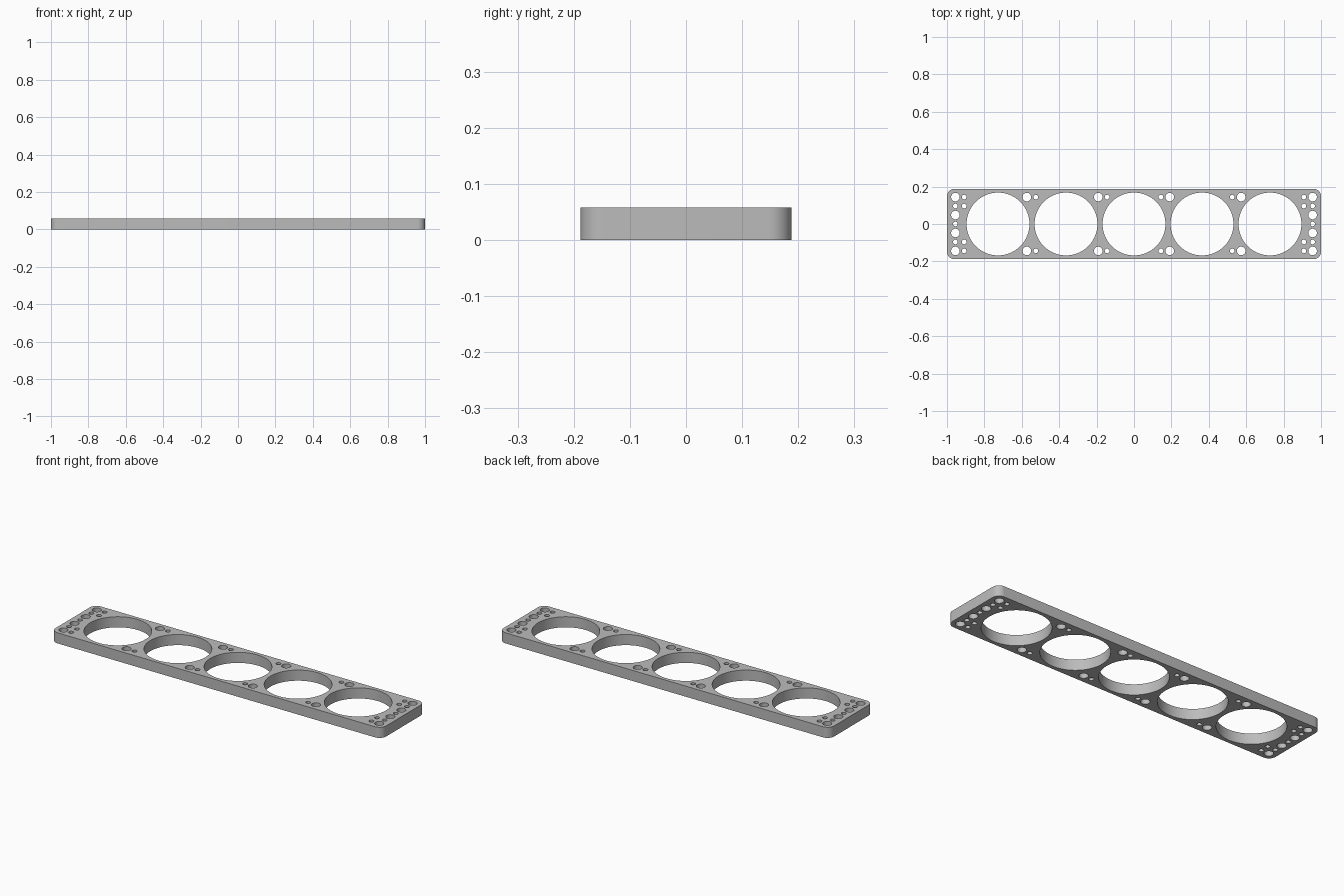
import bpy
import bmesh
import math

cube = bpy.data.objects.get("Cube")
if cube:
    bpy.data.objects.remove(cube, do_unlink=True)

HALF_X, HALF_Y, HEIGHT, CORNER = 1.0, 0.188, 0.058, 0.04
BIG, MEDIUM, SMALL = 0.168, 0.023, 0.0125
EDGE_Y = 0.144

outline = bpy.data.curves.new("plate_outline", "CURVE")
outline.dimensions = "2D"
outline.fill_mode = "BOTH"
outline.extrude = HEIGHT / 2


def arc(cx, cy, radius, start, sweep, steps):
    return [(cx + radius * math.cos(start + sweep * i / steps),
             cy + radius * math.sin(start + sweep * i / steps))
            for i in range(steps + 1)]


def add_loop(points):
    spline = outline.splines.new("POLY")
    spline.points.add(len(points) - 1)
    for point, (x, y) in zip(spline.points, points):
        point.co = (x, y, 0, 1)
    spline.use_cyclic_u = True


def add_hole(x, y, radius, sides):
    add_loop(arc(x, y, radius, 0, math.tau, sides)[:-1])


# Rounded rectangular edge
corners = []
for i, (sx, sy) in enumerate([(1, 1), (-1, 1), (-1, -1), (1, -1)]):
    corners += arc(sx * (HALF_X - CORNER), sy * (HALF_Y - CORNER),
                   CORNER, i * math.pi / 2, math.pi / 2, 10)
add_loop(corners)

# Row of five large bores
for i in range(-2, 3):
    add_hole(i * 0.3635, 0, BIG, 96)

# Bolt and coolant holes, mirrored end to end and front to back
for sx in (-1, 1):
    add_hole(sx * 0.955, 0, SMALL, 24)
    for sy in (-1, 1):
        for x, y, radius in [
            (0.955, EDGE_Y, MEDIUM), (0.955, 0.048, MEDIUM),
            (0.955, 0.096, SMALL), (0.908, EDGE_Y, SMALL),
            (0.908, 0.096, SMALL),
            (0.573, EDGE_Y, MEDIUM), (0.525, EDGE_Y, SMALL),
            (0.191, EDGE_Y, MEDIUM), (0.144, EDGE_Y, SMALL),
        ]:
            add_hole(sx * x, sy * y, radius, 32)

# Turn the filled outline into a solid plate resting on the ground
source = bpy.data.objects.new("plate_source", outline)
bpy.context.collection.objects.link(source)
bpy.context.view_layer.update()
evaluated = source.evaluated_get(bpy.context.evaluated_depsgraph_get())
mesh = bpy.data.meshes.new_from_object(evaluated)
mesh.name = "perforated_plate"
bpy.data.objects.remove(source, do_unlink=True)

bm = bmesh.new()
bm.from_mesh(mesh)
bmesh.ops.remove_doubles(bm, verts=bm.verts, dist=0.00005)
bmesh.ops.translate(bm, verts=bm.verts, vec=(0, 0, HEIGHT / 2))
bmesh.ops.recalc_face_normals(bm, faces=bm.faces)
bm.to_mesh(mesh)
bm.free()

plate = bpy.data.objects.new("perforated_plate", mesh)
bpy.context.collection.objects.link(plate)

# Plain grey finish
grey = bpy.data.materials.new("plain_grey")
grey.use_nodes = True
colour = (0.5, 0.5, 0.5, 1)
grey.diffuse_color = colour
grey.node_tree.nodes["Principled BSDF"].inputs["Base Color"].default_value = colour
mesh.materials.clear()
mesh.materials.append(grey)

bpy.ops.object.select_all(action="DESELECT")
plate.select_set(True)
bpy.context.view_layer.objects.active = plate
bpy.ops.object.shade_smooth_by_angle(angle=math.radians(30))
